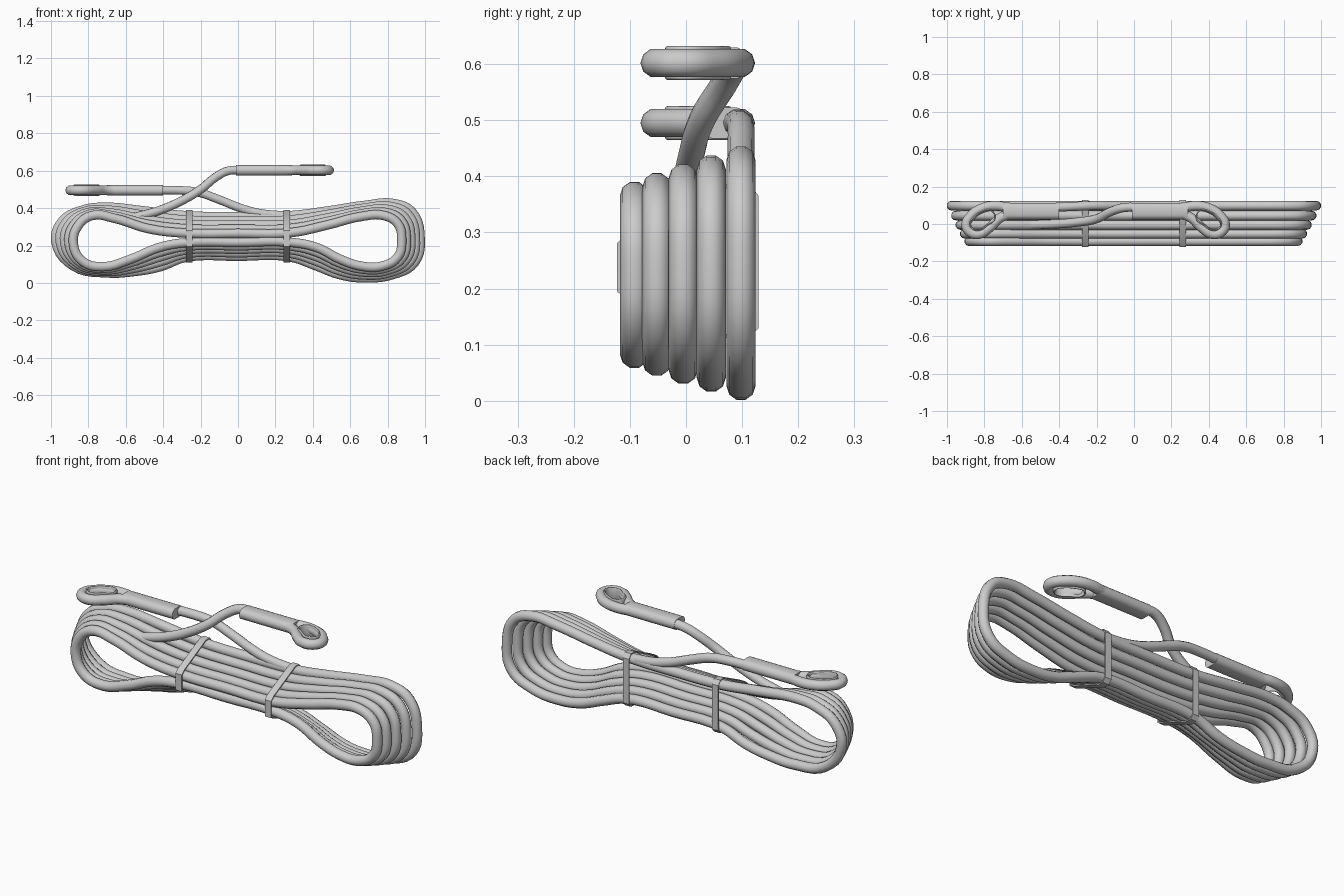
import bpy, bmesh, math
from mathutils import Vector

cube = bpy.data.objects.get("Cube")
if cube:
    bpy.data.objects.remove(cube)

ROPE = 0.026


def finish(obj, angle=50):
    """Turn an object into a plain smooth-shaded mesh."""
    bpy.ops.object.select_all(action='DESELECT')
    obj.select_set(True)
    bpy.context.view_layer.objects.active = obj
    bpy.ops.object.convert(target='MESH')
    bpy.ops.object.shade_smooth_by_angle(angle=math.radians(angle))
    return obj


def cord(name, points, radius=ROPE, closed=False, ribbon=0.0, steps=5):
    """Sweep a round cord (or an upright ribbon) through the points."""
    data = bpy.data.curves.new(name, 'CURVE')
    data.dimensions = '2D' if ribbon else '3D'
    data.fill_mode = 'NONE' if ribbon else 'FULL'
    data.extrude = ribbon
    data.bevel_depth = radius
    data.bevel_resolution = 1 if ribbon else 3
    data.resolution_u = steps
    data.use_fill_caps = not closed
    spline = data.splines.new('BEZIER')
    spline.use_cyclic_u = closed
    spline.bezier_points.add(len(points) - 1)
    for knot, p in zip(spline.bezier_points, points):
        knot.co = (p[0], p[1], 0 if ribbon else p[2])
        knot.handle_left_type = knot.handle_right_type = 'AUTO'
    obj = bpy.data.objects.new(name, data)
    bpy.context.collection.objects.link(obj)
    if ribbon:
        obj.location.z = points[0][2]
    bpy.context.view_layer.update()
    return finish(obj)


def mesh_object(name, bm):
    bmesh.ops.recalc_face_normals(bm, faces=bm.faces)
    data = bpy.data.meshes.new(name)
    bm.to_mesh(data)
    bm.free()
    obj = bpy.data.objects.new(name, data)
    bpy.context.collection.objects.link(obj)
    return obj


def prism(name, outline, x0, x1, capped=True):
    """Extrude a closed (y, z) outline along x."""
    bm = bmesh.new()
    a = [bm.verts.new((x0, y, z)) for y, z in outline]
    b = [bm.verts.new((x1, y, z)) for y, z in outline]
    for i in range(len(a)):
        bm.faces.new((a[i - 1], a[i], b[i], b[i - 1]))
    if capped:
        bm.faces.new(a)
        bm.faces.new(b)
    return mesh_object(name, bm)


# Coils: blend from the small front loop to the large back loop
front_loop = [
    (0, .265), (.28, .268), (.48, .31), (.66, .355), (.78, .36),
    (.855, .315), (.875, .23), (.855, .14), (.77, .09), (.66, .09),
    (.55, .125), (.42, .19), (.28, .217), (0, .217), (-.28, .215),
    (-.42, .19), (-.58, .125), (-.72, .087), (-.83, .115), (-.88, .21),
    (-.855, .305), (-.78, .36), (-.66, .345), (-.48, .29), (-.28, .266)]
back_loop = [
    (0, .355), (.28, .36), (.48, .385), (.68, .415), (.83, .425),
    (.93, .38), (.974, .24), (.945, .11), (.83, .045), (.66, .027),
    (.54, .045), (.42, .09), (.28, .138), (0, .142), (-.28, .136),
    (-.42, .085), (-.56, .06), (-.7, .053), (-.88, .09), (-.974, .22),
    (-.94, .33), (-.83, .39), (-.72, .405), (-.5, .385), (-.28, .36)]
coil_depths = [-.092, -.052, -.005, .045, .098]
for i, y in enumerate(coil_depths):
    t = i / (len(coil_depths) - 1)
    path = []
    for f, b in zip(front_loop, back_loop):
        x, z = Vector(f).lerp(Vector(b), t)
        path.append((x, y, z))
    cord(f"rope_coil_{i + 1}", path, closed=True)

# Bands tied around the waist of the bundle
band_outline = [(-.12, .195), (-.12, .28), (-.1, .298), (.08, .386),
                (.11, .386), (.126, .365), (.126, .13), (.11, .112),
                (.08, .112), (-.1, .186)]
for side, x in (("right", -.26), ("left", .26)):
    band = prism(f"{side}_band", band_outline, x - .018, x + .018, capped=False)
    solid = band.modifiers.new("thickness", 'SOLIDIFY')
    solid.thickness = .006
    solid.offset = 0
    finish(band, 30)

# Eye ends: a teardrop loop, a liner inside it and a flat clamping sleeve
tail = [(-.26, .086), (-.03, .088)]
teardrop = [(.04, .097), (.11, .085), (.17, .045), (.197, -.005),
            (.175, -.045), (.125, -.053), (.07, -.018), (.01, .036)]
tail_return = [(-.05, .052), (-.26, .052)]
centre = Vector((.125, .018))


def eye_end(side, s, x_out, length, z):
    def place(p):
        return (x_out + s * p[0], p[1], z)

    cord(f"{side}_eye", [place(p) for p in tail + teardrop + tail_return])
    liner = [centre.lerp(Vector(p), .7) for p in teardrop]
    cord(f"{side}_eye_liner", [place(p) for p in liner], .004,
         closed=True, ribbon=.026)
    outline = []
    for k in range(16):
        a = math.tau * (k + .5) / 16
        y = .086 if math.cos(a) > 0 else .052
        outline.append((y + .028 * math.cos(a), z + .028 * math.sin(a)))
    finish(prism(f"{side}_sleeve", outline, x_out - s * length, x_out))


eye_end("right", -1, -.70, .30, .495)
eye_end("left", 1, .29, .30, .602)

# Loose ends running from the sleeves down into the coils
cord("right_rope_end", [
    (-.45, .088, .495), (-.32, .094, .495), (-.22, .098, .486),
    (-.1, .098, .445), (.02, .098, .398), (.12, .098, .372),
    (.25, .098, .36)], .024)
cord("left_rope_end", [
    (.03, .088, .602), (-.05, .088, .6), (-.12, .068, .565),
    (-.2, .028, .5), (-.3, .01, .44), (-.42, .0, .388),
    (-.55, -.004, .352)], .024)
